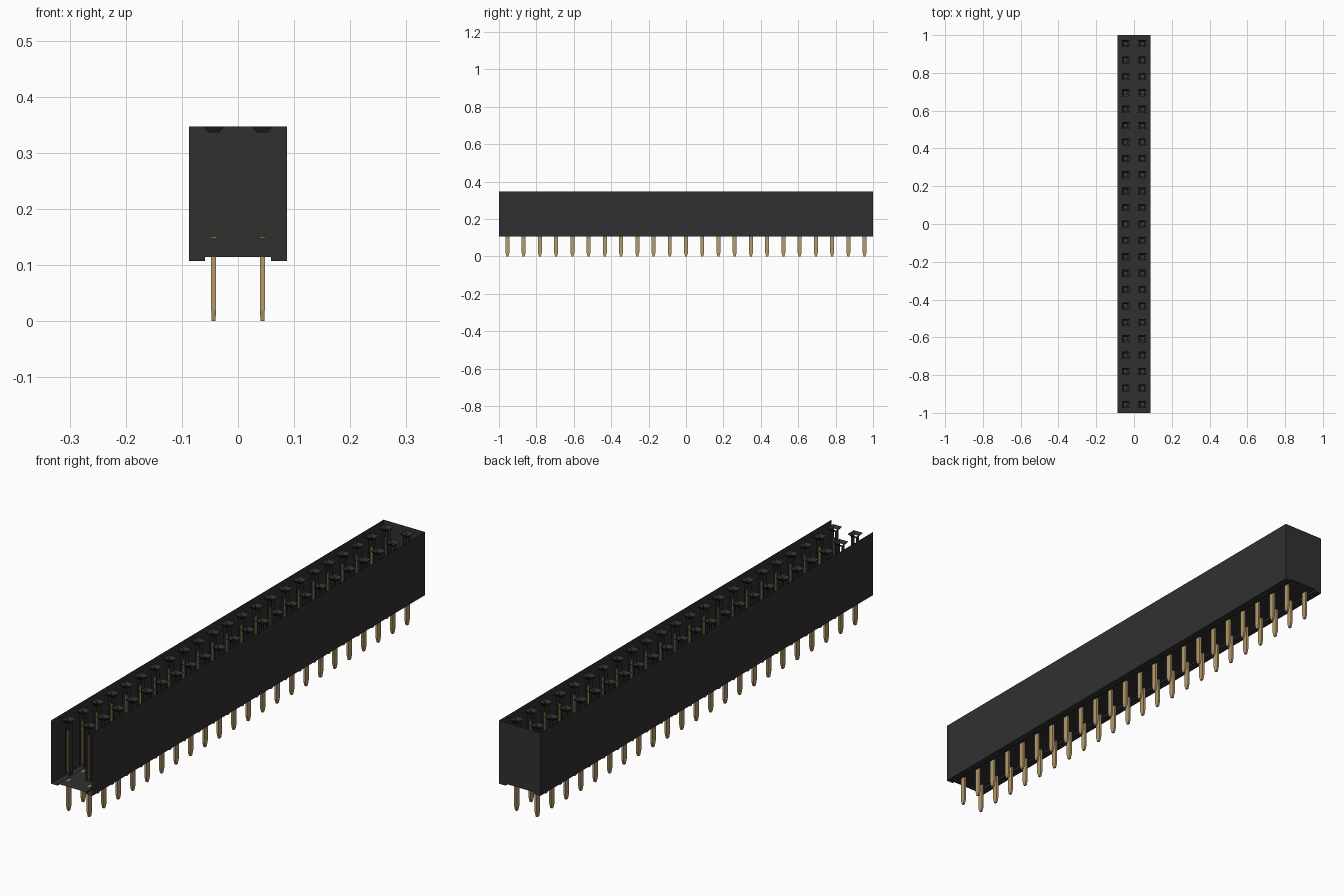
import bpy, bmesh

cube = bpy.data.objects.get("Cube")
if cube:
    bpy.data.objects.remove(cube, do_unlink=True)


def material(name, rgb, rough):
    m = bpy.data.materials.new(name)
    m.use_nodes = True
    m.diffuse_color = (*rgb, 1)
    bsdf = m.node_tree.nodes["Principled BSDF"]
    bsdf.inputs["Base Color"].default_value = (*rgb, 1)
    bsdf.inputs["Roughness"].default_value = rough
    return m


BLACK = material("black plastic", (0.03, 0.03, 0.03), 0.6)
GOLD = material("gold metal", (0.47, 0.33, 0.15), 0.4)

ROWS, PITCH, COL = 23, 0.0868, 0.0435
W, TOP, FOOT, FLOOR, NOTCH = 0.0873, 0.347, 0.107, 0.114, 0.059
SHAFT_BOTTOM = 0.137
SITES = [(x, (i - (ROWS - 1) / 2) * PITCH) for i in range(ROWS) for x in (-COL, COL)]


def finish(name, bm, mat):
    me = bpy.data.meshes.new(name)
    bm.to_mesh(me)
    bm.free()
    me.materials.append(mat)
    ob = bpy.data.objects.new(name, me)
    bpy.context.collection.objects.link(ob)
    return ob


def ring(bm, x, y, z, hx, hy):
    return [bm.verts.new((x + sx * hx, y + sy * hy, z))
            for sx, sy in ((-1, -1), (1, -1), (1, 1), (-1, 1))]


def loft(bm, x, y, levels):
    """Closed square column through (z, half_x, half_y) levels, bottom to top."""
    rings = [ring(bm, x, y, *lv) for lv in levels]
    bm.faces.new(rings[0][::-1])
    bm.faces.new(rings[-1])
    for a, b in zip(rings, rings[1:]):
        for k in range(4):
            n = (k + 1) % 4
            bm.faces.new((a[k], a[n], b[n], b[k]))


# Housing: thin shell with a channel underneath, open at the top and the front
profile = [(-W, TOP), (-W, FOOT), (-NOTCH, FOOT), (-NOTCH, FLOOR),
           (NOTCH, FLOOR), (NOTCH, FOOT), (W, FOOT), (W, TOP)]
bm = bmesh.new()
front = [bm.verts.new((x, -1, z)) for x, z in profile]
back = [bm.verts.new((x, 1, z)) for x, z in profile]
for k in range(len(profile) - 1):
    bm.faces.new((front[k], back[k], back[k + 1], front[k + 1]))
bm.faces.new(back[::-1])
finish("housing", bm, BLACK)

# Sockets: square funnel, two shaft walls and a floor
bm = bmesh.new()
for x, y in SITES:
    mouth = ring(bm, x, y, TOP, 0.019, 0.019)
    neck = ring(bm, x, y, 0.336, 0.0098, 0.0098)
    base = ring(bm, x, y, SHAFT_BOTTOM, 0.0098, 0.0098)
    for k in range(4):
        n = (k + 1) % 4
        bm.faces.new((mouth[k], mouth[n], neck[n], neck[k]))
        if k % 2:
            bm.faces.new((neck[k], neck[n], base[n], base[k]))
    bm.faces.new(base)
finish("sockets", bm, BLACK)

# Contacts: a pair of spring blades on a small foot
bm = bmesh.new()
for x, y in SITES:
    for s in (-1, 1):
        loft(bm, x + s * 0.004, y, [(0.148, 0.0009, 0.006), (0.306, 0.0009, 0.006)])
    loft(bm, x, y, [(0.147, 0.0045, 0.005), (0.150, 0.0045, 0.005)])
finish("contacts", bm, GOLD)

# Pins: flat legs with tapered tips
bm = bmesh.new()
for x, y in SITES:
    loft(bm, x, y, [(0, 0.0036, 0.005), (0.02, 0.0042, 0.0105), (FLOOR + 0.001, 0.0042, 0.0105)])
finish("pins", bm, GOLD)
